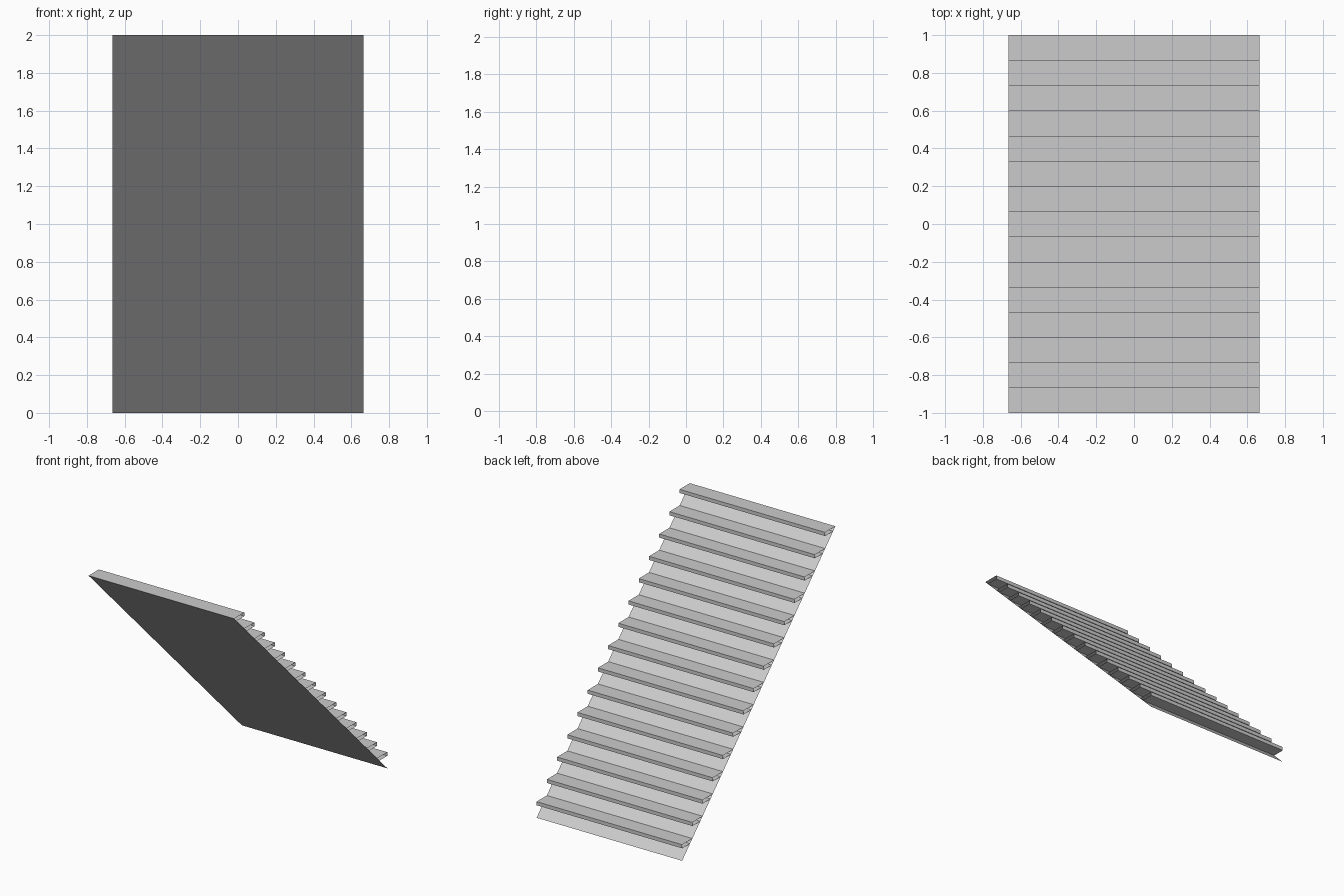
import bpy

if "Cube" in bpy.data.objects:
    bpy.data.objects.remove(bpy.data.objects["Cube"])

STEPS = 15
HALF_WIDTH = 0.665
STEP = 2.0 / STEPS      # rise and run of every step
LIP = 0.03              # height of the tread's front edge


def sheet(name, profile):
    """Extrude an open (y, z) profile across the width, leaving the ends open."""
    verts = [(x, y, z) for y, z in profile for x in (-HALF_WIDTH, HALF_WIDTH)]
    faces = [(2 * i, 2 * i + 1, 2 * i + 3, 2 * i + 2)
             for i in range(len(profile) - 1)]
    mesh = bpy.data.meshes.new(name)
    mesh.from_pydata(verts, [], faces)
    mesh.update()
    obj = bpy.data.objects.new(name, mesh)
    bpy.context.collection.objects.link(obj)
    return obj


# Sloping underside, high at the front and low at the back
sheet("sloped_underside", [(1, 0), (-1, 2)])

# Treads: top, short front lip and underside running back to the slope
for i in range(STEPS):
    y, z = -1 + i * STEP, 2 - i * STEP
    sheet(f"tread_{i + 1:02d}", [
        (y, z), (y + STEP, z), (y + STEP, z - LIP), (y + LIP, z - LIP)])
